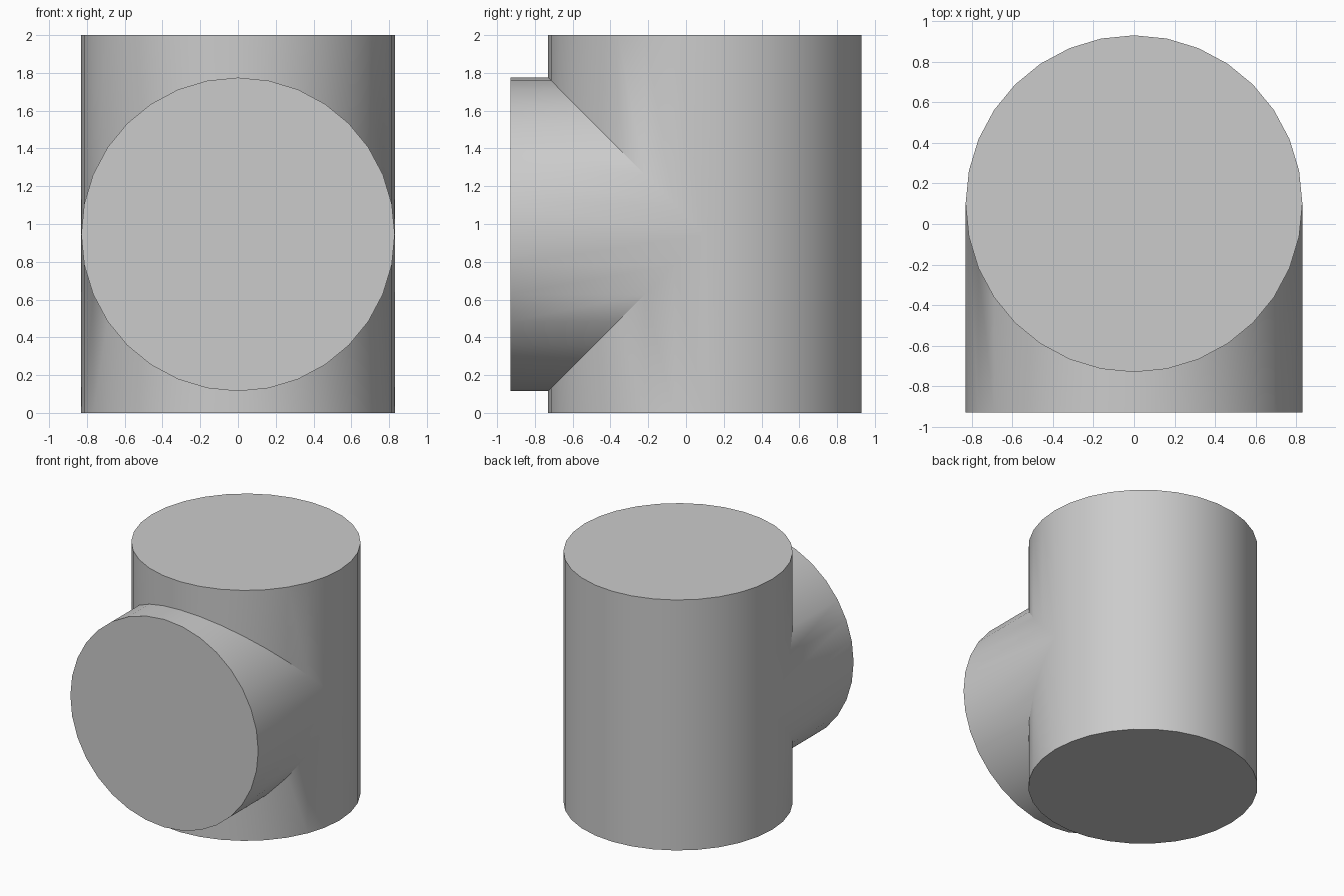
import bpy
import math

RADIUS = 0.83
SIDES = 32

cube = bpy.data.objects.get("Cube")
if cube:
    bpy.data.objects.remove(cube, do_unlink=True)

# One plain grey for the whole fitting
grey = bpy.data.materials.new("plain_grey")
grey.use_nodes = True
colour = (0.6, 0.6, 0.6, 1)
grey.diffuse_color = colour
grey.node_tree.nodes["Principled BSDF"].inputs["Base Color"].default_value = colour


def cylinder(name, depth, location, tilt=0):
    bpy.ops.mesh.primitive_cylinder_add(
        vertices=SIDES, radius=RADIUS, depth=depth,
        location=location, rotation=(tilt, 0, 0))
    obj = bpy.context.object
    obj.name = name
    obj.data.materials.append(grey)
    return obj


# Front branch, running from the open front to the axis of the upright
branch = cylinder("front_branch", 1.03, (0, -0.415, 0.945), math.pi / 2)

# Upright cylinder, joined with the branch into one solid
body = cylinder("tee_body", 2, (0, 0.1, 1))
union = body.modifiers.new("join_branch", 'BOOLEAN')
union.operation = 'UNION'
union.solver = 'EXACT'
union.object = branch
bpy.ops.object.modifier_apply(modifier=union.name)
bpy.data.objects.remove(branch, do_unlink=True)

# Round sides smooth, rims and seam sharp
bpy.ops.object.shade_smooth_by_angle(angle=math.radians(30))
